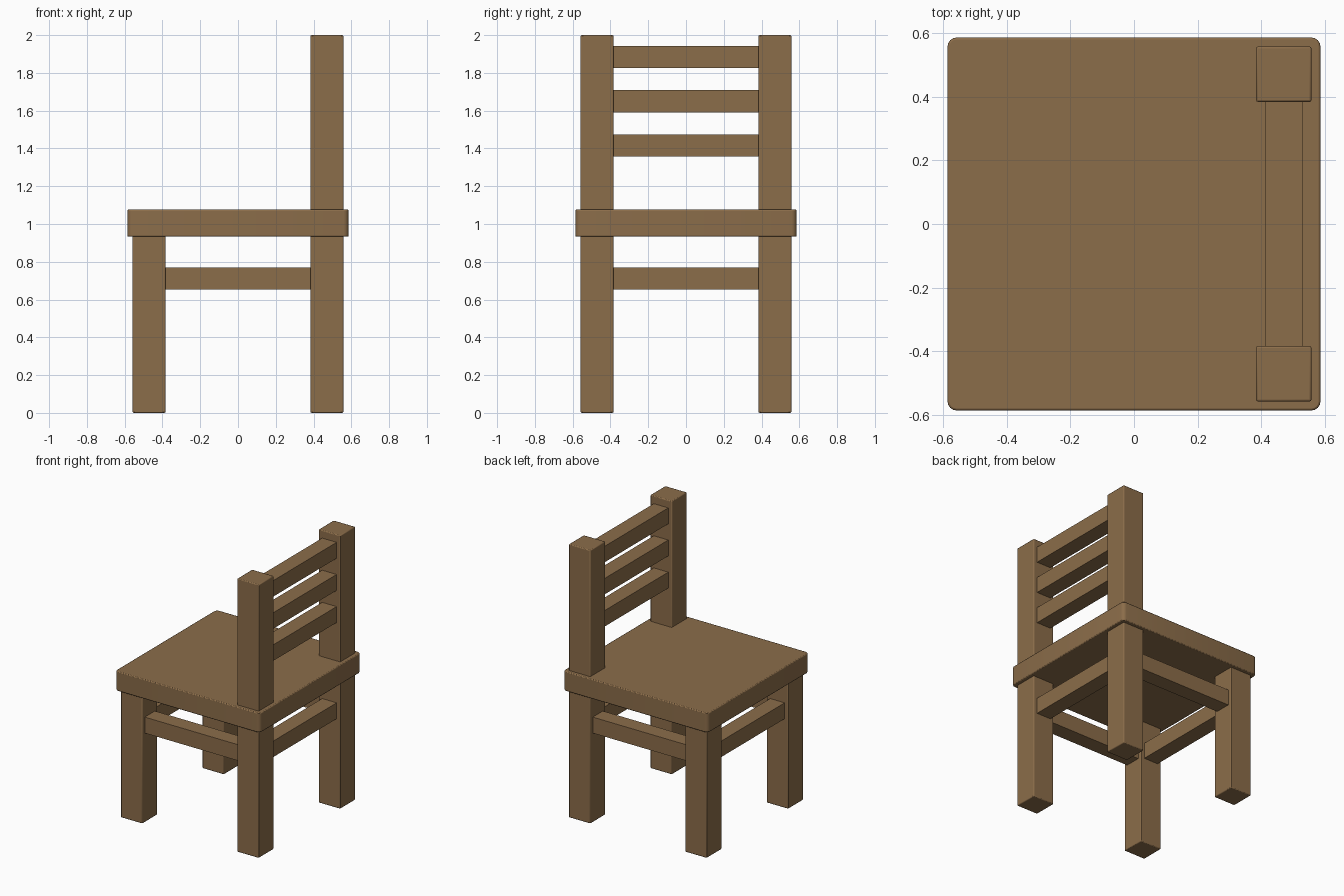
import bpy
import bmesh
from mathutils import Vector

cube = bpy.data.objects.get("Cube")
if cube:
    bpy.data.objects.remove(cube, do_unlink=True)

# One wood colour
WOOD = (0.26, 0.153, 0.068, 1.0)
wood = bpy.data.materials.new("brown_wood")
wood.use_nodes = True
wood.diffuse_color = WOOD
wood.node_tree.nodes["Principled BSDF"].inputs["Base Color"].default_value = WOOD


def box(name, center, size, edge=0.0, corner=0.0):
    """Box with optional rounded upright corners and softened edges."""
    bm = bmesh.new()
    bmesh.ops.create_cube(bm, size=1)
    bmesh.ops.scale(bm, vec=Vector(size), verts=bm.verts)
    if corner:
        upright = [e for e in bm.edges
                   if abs(e.verts[0].co.z - e.verts[1].co.z) > size[2] / 2]
        bmesh.ops.bevel(bm, geom=upright, offset=corner, segments=4,
                        profile=0.5, affect='EDGES')
    mesh = bpy.data.meshes.new(name)
    bm.to_mesh(mesh)
    bm.free()
    mesh.materials.append(wood)
    obj = bpy.data.objects.new(name, mesh)
    obj.location = center
    bpy.context.collection.objects.link(obj)
    if edge:
        bevel = obj.modifiers.new("soft_edges", 'BEVEL')
        bevel.width = edge
        bevel.segments = 2
        bevel.limit_method = 'ANGLE'
        bevel.angle_limit = 0.7
    bpy.ops.object.select_all(action='DESELECT')
    obj.select_set(True)
    bpy.context.view_layer.objects.active = obj
    bpy.ops.object.shade_smooth_by_angle(angle=0.6)
    return obj


LEG = 0.174           # leg thickness
OFF = 0.471           # leg centre from the middle
RAIL = 0.117          # rail thickness
SPAN = 2 * OFF - LEG  # clear gap between legs
SEAT_LOW, SEAT_HIGH = 0.933, 1.076

# Seat
box("seat", (0, 0, (SEAT_LOW + SEAT_HIGH) / 2),
    (1.172, 1.172, SEAT_HIGH - SEAT_LOW), edge=0.006, corner=0.028)

# Legs; the pair on +x runs up into the backrest posts
for side, y in (("right", -OFF), ("left", OFF)):
    top = SEAT_LOW + 0.02
    box(f"short_leg_{side}", (-OFF, y, top / 2), (LEG, LEG, top), edge=0.006)
    box(f"back_post_{side}", (OFF, y, 1), (LEG, LEG, 2), edge=0.006)

# Rails below the seat on all four sides
RAIL_Z = 0.711
for sign, end in ((-1, "a"), (1, "b")):
    box(f"side_rail_{end}", (0, sign * OFF, RAIL_Z), (SPAN + 0.02, RAIL, RAIL))
    box(f"cross_rail_{end}", (sign * OFF, 0, RAIL_Z), (RAIL, SPAN + 0.02, RAIL))

# Backrest slats
for i in range(3):
    box(f"back_slat_{i + 1}", (OFF, 0, 1.415 + 0.235 * i),
        (RAIL, SPAN + 0.02, RAIL))
